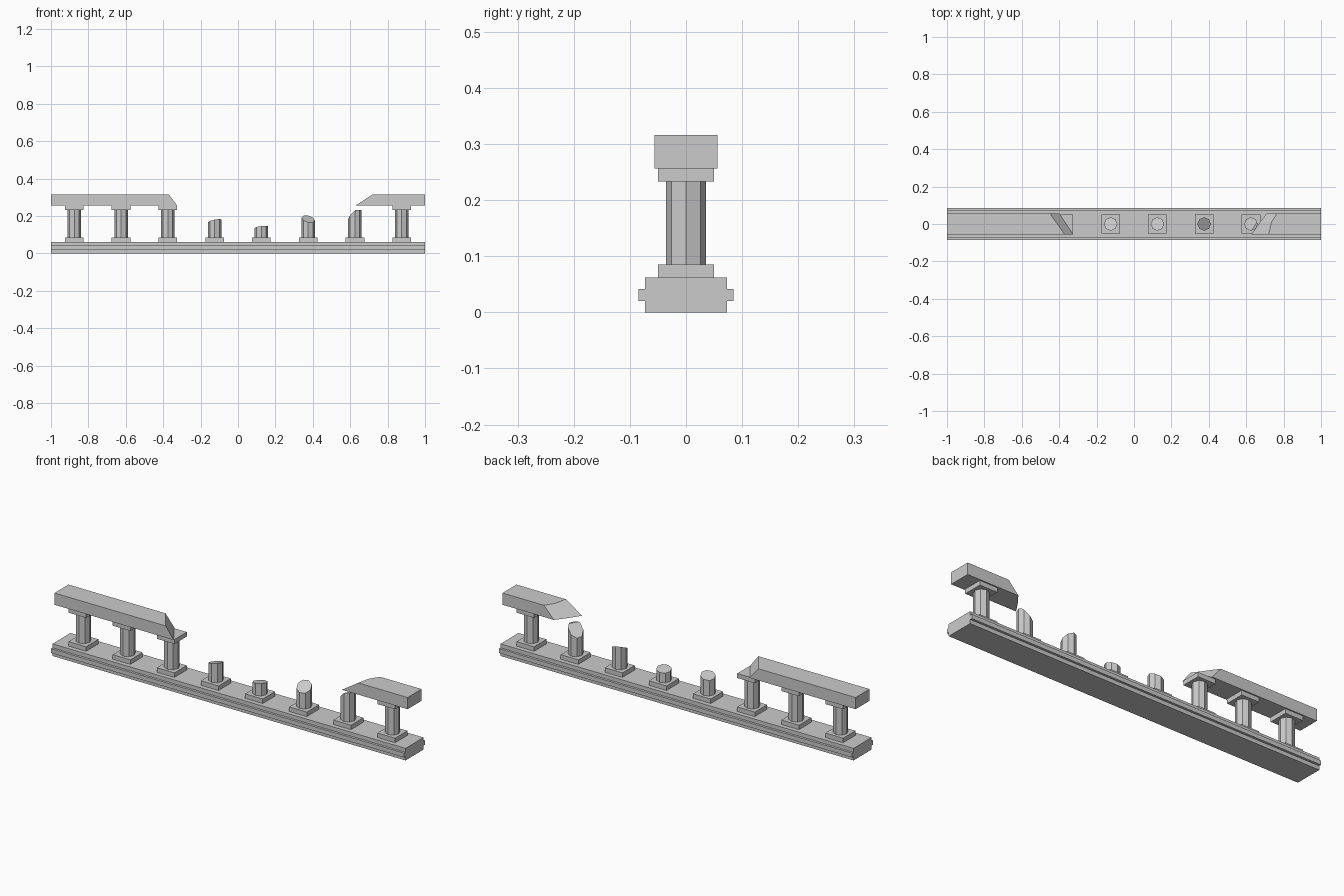
import bpy
import bmesh
from mathutils import Vector

cube = bpy.data.objects.get("Cube")
if cube:
    bpy.data.objects.remove(cube, do_unlink=True)

stone = bpy.data.materials.new("grey_stone")
stone.use_nodes = True
GREY = (0.6, 0.6, 0.6, 1.0)
stone.diffuse_color = GREY
stone.node_tree.nodes["Principled BSDF"].inputs["Base Color"].default_value = GREY


def finish(name, bm):
    bmesh.ops.recalc_face_normals(bm, faces=bm.faces)
    mesh = bpy.data.meshes.new(name)
    bm.to_mesh(mesh)
    bm.free()
    mesh.materials.append(stone)
    obj = bpy.data.objects.new(name, mesh)
    bpy.context.collection.objects.link(obj)
    return obj


def loft(name, ring_a, ring_b):
    """Solid between two matching rings of points."""
    bm = bmesh.new()
    a = [bm.verts.new(p) for p in ring_a]
    b = [bm.verts.new(p) for p in ring_b]
    bm.faces.new(a)
    bm.faces.new(b)
    for i in range(len(a)):
        j = (i + 1) % len(a)
        bm.faces.new((a[i], a[j], b[j], b[i]))
    return finish(name, bm)


def slab(name, x, half, z0, z1):
    """Square block centred on the column axis."""
    corners = [(x - half, -half), (x + half, -half), (x + half, half), (x - half, half)]
    loft(name, [(*c, z0) for c in corners], [(*c, z1) for c in corners])


def cut(bm, point, normal):
    """Remove everything on the normal's side and close the break."""
    geom = bm.verts[:] + bm.edges[:] + bm.faces[:]
    res = bmesh.ops.bisect_plane(bm, geom=geom, plane_co=point, plane_no=normal, clear_outer=True)
    edges = [e for e in res["geom_cut"] if isinstance(e, bmesh.types.BMEdge)]
    if edges:
        bmesh.ops.contextual_create(bm, geom=edges)


PLINTH_Z, SHAFT_Z, CAP_Z, RAIL_Z, TOP_Z = 0.062, 0.085, 0.233, 0.256, 0.316
RAIL = 0.0565


def column(name, x, breaks=()):
    """Eight-sided shaft, broken by (height, normal) planes."""
    bm = bmesh.new()
    bmesh.ops.create_cone(bm, cap_ends=True, segments=8, radius1=0.036,
                          radius2=0.036, depth=CAP_Z - SHAFT_Z)
    bmesh.ops.translate(bm, verts=bm.verts, vec=(x, 0, (CAP_Z + SHAFT_Z) / 2))
    for height, normal in breaks:
        cut(bm, Vector((x, 0, height)), Vector(normal).normalized())
    finish(name, bm)


# Moulded base running the full length
side = [(0.073, 0), (0.073, 0.02), (0.085, 0.02), (0.085, 0.042), (0.073, 0.042), (0.073, PLINTH_Z)]
profile = side + [(-y, z) for y, z in reversed(side)]
loft("base", [(-1, y, z) for y, z in profile], [(1, y, z) for y, z in profile])

# Columns: whole ones carry a cap, the others are broken stumps
broken = {
    3: [(0.174, (-0.22, 0.2, 1))],
    4: [(0.141, (-0.12, 0.15, 1))],
    5: [(0.184, (0.2, -0.5, 1))],
    6: [(0.212, (-0.8, 0.5, 1))],
}
for i in range(8):
    x = -0.875 + 0.25 * i
    slab(f"plinth_{i + 1}", x, 0.05, PLINTH_Z, SHAFT_Z)
    column(f"column_{i + 1}", x, broken.get(i, ()))
    if i not in broken:
        slab(f"cap_{i + 1}", x, 0.05, CAP_Z, RAIL_Z)


# Rails, each with a slanted broken end
def rail(name, outer_x, low_end, high_end):
    rings = [[(outer_x, -RAIL, z), *[(x, y, z) for x, y in end], (outer_x, RAIL, z)]
             for z, end in ((RAIL_Z, low_end), (TOP_Z, high_end))]
    loft(name, *rings)


rail("right_rail", -1, [(-0.325, -RAIL), (-0.40, RAIL)], [(-0.37, -RAIL), (-0.45, RAIL)])
rail("left_rail", 1,
     [(0.628, -RAIL), (0.673, 0.01), (0.71, RAIL)],
     [(0.72, -RAIL), (0.735, 0.01), (0.765, RAIL)])
